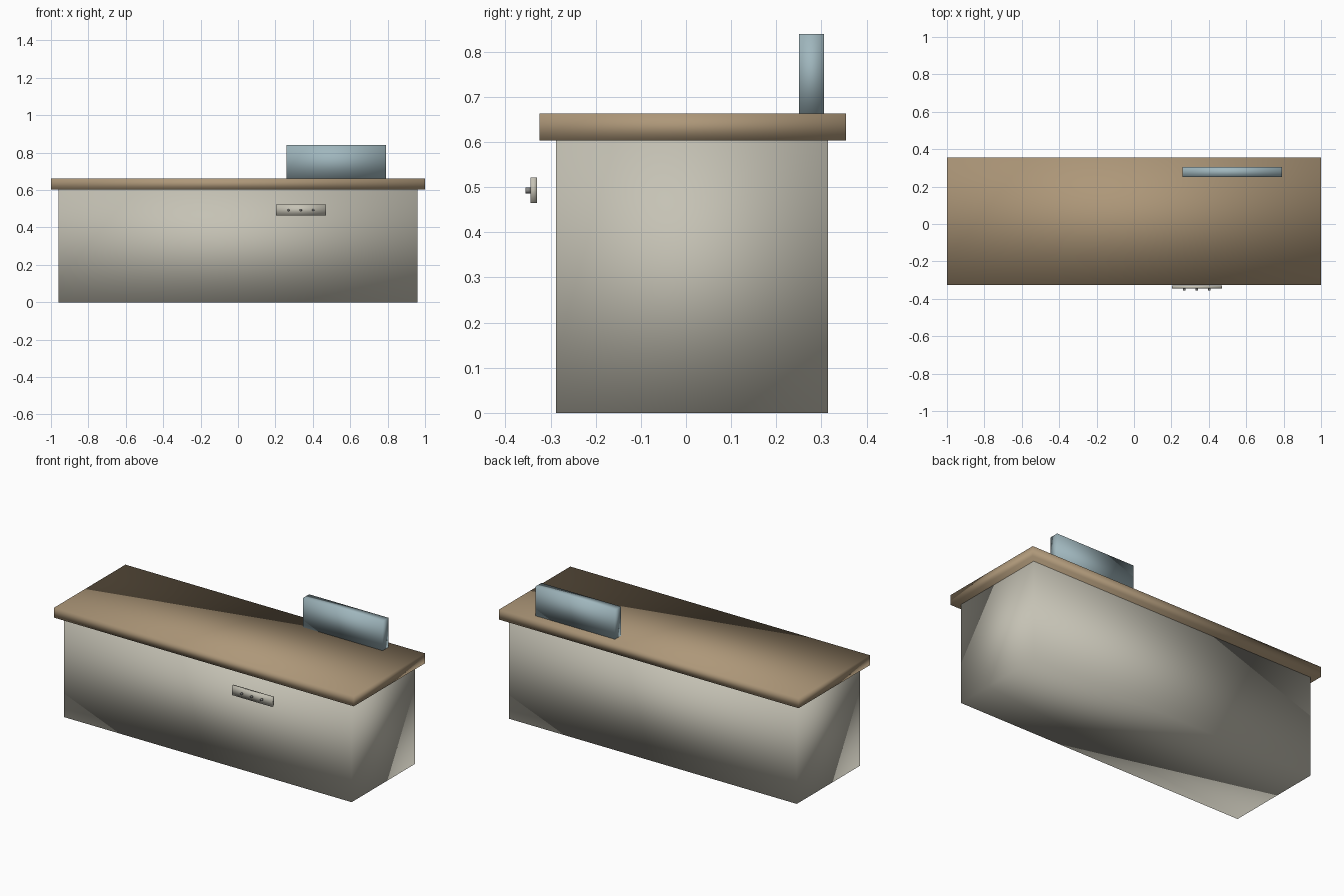
import bpy
import math

cube = bpy.data.objects.get("Cube")
if cube:
    bpy.data.objects.remove(cube, do_unlink=True)


def material(name, r, g, b):
    mat = bpy.data.materials.new(name)
    mat.use_nodes = True
    mat.diffuse_color = (r, g, b, 1)
    mat.node_tree.nodes["Principled BSDF"].inputs["Base Color"].default_value = (r, g, b, 1)
    return mat


def finish(name, mat):
    obj = bpy.context.object
    obj.name = name
    obj.data.name = name
    obj.data.materials.append(mat)
    bpy.ops.object.transform_apply(location=False, rotation=True, scale=True)
    bpy.ops.object.shade_smooth()
    return obj


def box(name, mat, x, y, z):
    """Box spanning the (low, high) ranges on each axis."""
    spans = (x, y, z)
    bpy.ops.mesh.primitive_cube_add(size=1, location=[(a + b) / 2 for a, b in spans])
    bpy.context.object.scale = [b - a for a, b in spans]
    return finish(name, mat)


stone = material("warm grey", 0.56, 0.54, 0.46)
wood = material("tan wood", 0.42, 0.31, 0.19)
blue = material("pale blue", 0.35, 0.47, 0.51)
dark = material("knob grey", 0.25, 0.25, 0.24)

# Counter body and overhanging worktop
box("cabinet_body", stone, (-0.96, 0.96), (-0.288, 0.315), (0, 0.603))
box("worktop", wood, (-1, 1), (-0.325, 0.355), (0.603, 0.663))

# Upright panel standing at the back of the worktop
box("upright_panel", blue, (0.26, 0.79), (0.25, 0.306), (0.663, 0.84))

# Control plate floating off the front, with a row of knobs
box("control_plate", stone, (0.202, 0.47), (-0.345, -0.33), (0.465, 0.522))
for i in range(3):
    bpy.ops.mesh.primitive_cylinder_add(
        vertices=12, radius=0.0065, depth=0.012,
        location=(0.269 + 0.067 * i, -0.35, 0.493), rotation=(math.pi / 2, 0, 0))
    finish(f"knob_{i + 1}", dark)
